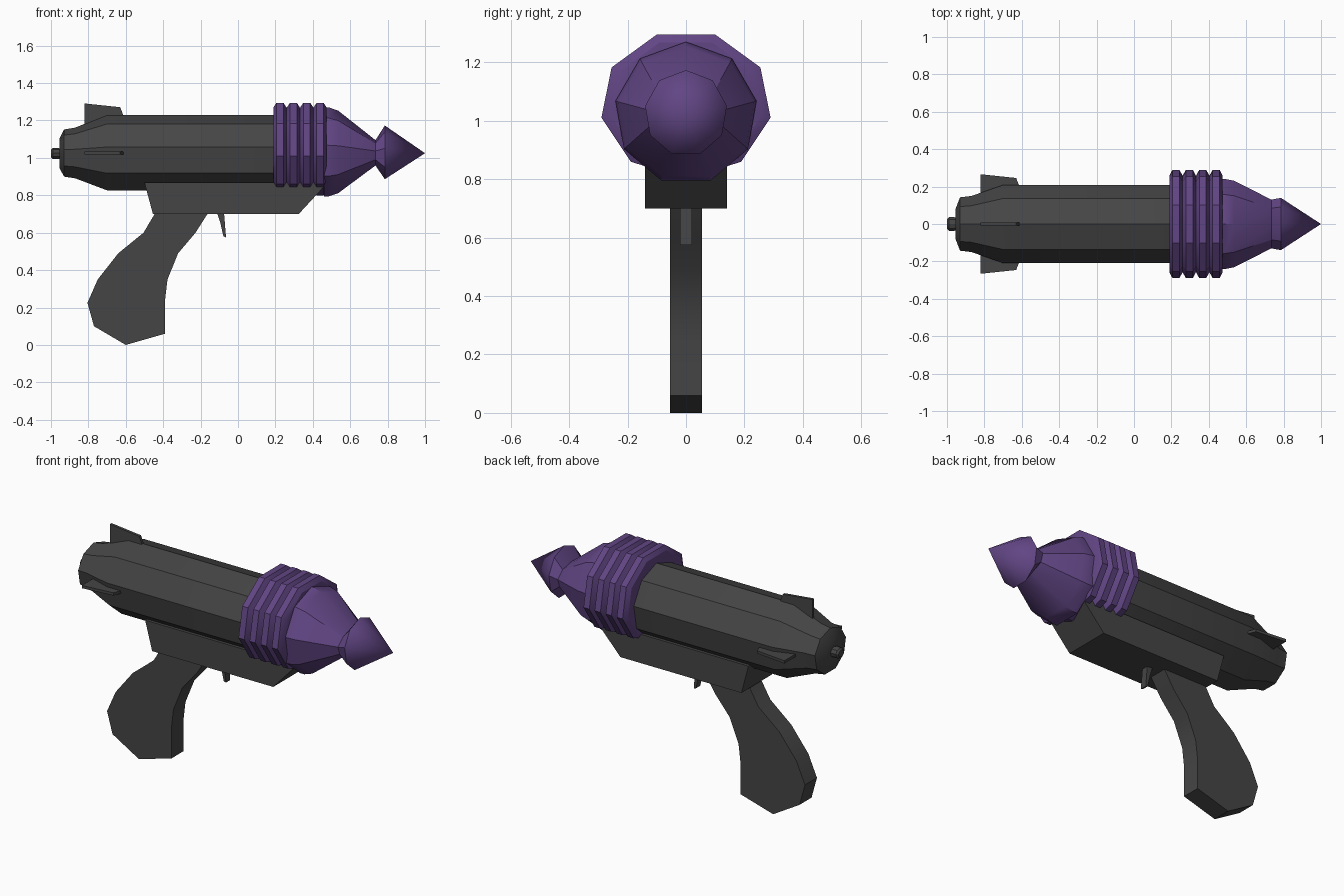
import bpy, bmesh, math

cube = bpy.data.objects.get("Cube")
if cube:
    bpy.data.objects.remove(cube, do_unlink=True)


def make_material(name, rgb):
    mat = bpy.data.materials.new(name)
    mat.use_nodes = True
    mat.diffuse_color = (*rgb, 1)
    mat.node_tree.nodes["Principled BSDF"].inputs["Base Color"].default_value = (*rgb, 1)
    return mat


GREY = make_material("dark grey", (0.06, 0.06, 0.06))
PURPLE = make_material("purple", (0.12, 0.06, 0.23))
SIDES = 9
AXIS = 1.025


def finish(bm, name, mat, angle=30):
    bmesh.ops.recalc_face_normals(bm, faces=bm.faces)
    mesh = bpy.data.meshes.new(name)
    bm.to_mesh(mesh)
    bm.free()
    mesh.materials.append(mat)
    obj = bpy.data.objects.new(name, mesh)
    bpy.context.collection.objects.link(obj)
    bpy.ops.object.select_all(action="DESELECT")
    obj.select_set(True)
    bpy.context.view_layer.objects.active = obj
    bpy.ops.object.shade_smooth_by_angle(angle=math.radians(angle))
    return obj


def lathe(name, profile, mat, z=AXIS, turn=0, angle=30):
    """Sweep (x, half width, half height) sections along x; zero width makes a point."""
    bm = bmesh.new()
    loops = []
    for x, ry, rz in profile:
        loop = []
        for i in range(SIDES):
            a = math.radians(turn) + math.tau * i / SIDES
            loop.append(bm.verts.new((x, ry * math.sin(a), z + rz * math.cos(a))))
        loops.append(loop)
    for a, b in zip(loops, loops[1:]):
        for i in range(SIDES):
            j = (i + 1) % SIDES
            bm.faces.new((a[i], a[j], b[j], b[i]))
    bm.faces.new(loops[0])
    bm.faces.new(loops[-1])
    bmesh.ops.remove_doubles(bm, verts=bm.verts, dist=0.0005)
    return finish(bm, name, mat, angle)


def plate(name, outline, half, mat):
    """Extrude an (x, z) outline across y."""
    bm = bmesh.new()
    face = bm.faces.new([bm.verts.new((x, -half, z)) for x, z in outline])
    out = bmesh.ops.extrude_face_region(bm, geom=[face])
    moved = [v for v in out["geom"] if isinstance(v, bmesh.types.BMVert)]
    bmesh.ops.translate(bm, verts=moved, vec=(0, 2 * half, 0))
    return finish(bm, name, mat)


# Barrel body with tapered rear and end knob
lathe("barrel", [(-0.955, 0.08, 0.08), (-0.93, 0.145, 0.13), (-0.87, 0.152, 0.14),
                 (-0.70, 0.212, 0.208), (0.25, 0.212, 0.208)], GREY, z=1.022)
lathe("rear_knob", [(-1.0, 0.025, 0.02), (-0.99, 0.037, 0.03),
                    (-0.96, 0.037, 0.03), (-0.94, 0.03, 0.025)], GREY, z=1.022)

# Ribbed collar
rings = [(0.19, 0.265, 0.23)]
for k in range(4):
    x = 0.206 + 0.0715 * k
    rings += [(x, 0.294, 0.255), (x + 0.037, 0.294, 0.255), (x + 0.054, 0.262, 0.227)]
lathe("ribbed_collar", rings, PURPLE, z=1.055, turn=20)

# Nozzle, pinched neck and pointed tip
lathe("nozzle", [(0.46, 0.245, 0.245), (0.485, 0.245, 0.245), (0.535, 0.235, 0.228),
                 (0.735, 0.132, 0.07), (0.785, 0.142, 0.148)], PURPLE)
lathe("pointed_tip", [(0.785, 0.142, 0.148), (1.0, 0, 0)], PURPLE, angle=40)

# Tail fins: top, left and right
fin = [(-0.82, 0.1), (-0.82, 0.266), (-0.63, 0.246), (-0.612, 0.2), (-0.612, 0.1)]
for name, roll in (("top_fin", 0), ("left_fin", -90), ("right_fin", 90)):
    obj = plate(name, fin, 0.008, GREY)
    obj.location.z = AXIS
    obj.rotation_euler.x = math.radians(roll)

# Under frame, grip and trigger
plate("under_frame", [(-0.50, 0.868), (-0.455, 0.70), (0.325, 0.70), (0.48, 0.868)], 0.14, GREY)
plate("grip", [(-0.44, 0.71), (-0.505, 0.60), (-0.64, 0.49), (-0.75, 0.35), (-0.805, 0.225),
               (-0.77, 0.10), (-0.60, 0.0), (-0.39, 0.06), (-0.39, 0.24), (-0.377, 0.35),
               (-0.32, 0.49), (-0.227, 0.60), (-0.157, 0.71)], 0.055, GREY)
plate("trigger", [(-0.113, 0.71), (-0.095, 0.655), (-0.078, 0.58), (-0.064, 0.575),
                  (-0.075, 0.71)], 0.02, GREY)
